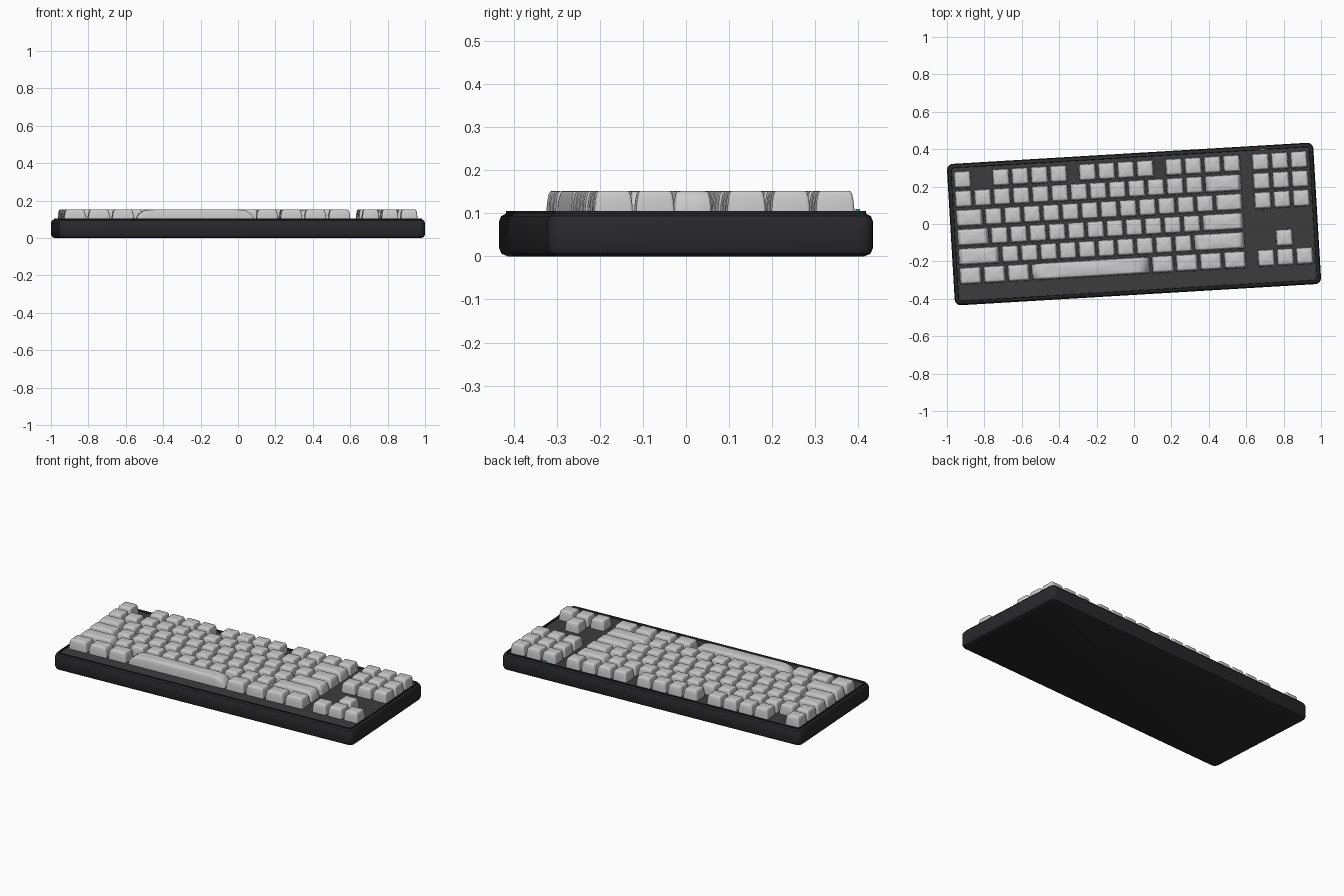
import bpy, bmesh, math
from mathutils import Matrix

if "Cube" in bpy.data.objects:
    bpy.data.objects.remove(bpy.data.objects["Cube"])

W, D, R = 1.962, 0.757, 0.032      # case size and corner radius
U = 0.103                          # key pitch
GAP = 0.013                        # gap between keys
X0, Y0 = -18.5 * U / 2, 0.291      # left edge of the keys, centre of the top row
TURN = Matrix.Rotation(math.radians(3.4), 4, 'Z')


def material(name, rgb):
    m = bpy.data.materials.new(name)
    m.diffuse_color = (*rgb, 1)
    m.use_nodes = True
    m.node_tree.nodes["Principled BSDF"].inputs["Base Color"].default_value = m.diffuse_color
    return m


def ring(bm, hx, hy, r, z, seg=4):
    """Rounded rectangle of vertices."""
    verts = []
    for i, (sx, sy) in enumerate(((1, 1), (-1, 1), (-1, -1), (1, -1))):
        for k in range(seg + 1):
            a = math.pi / 2 * (i + k / seg)
            verts.append(bm.verts.new((sx * (hx - r) + r * math.cos(a),
                                       sy * (hy - r) + r * math.sin(a), z)))
    return verts


def loft(name, rings, dish=None, mat=None):
    """Skin a stack of rounded rectangles (half x, half y, radius, z)."""
    bm = bmesh.new()
    loops = [ring(bm, *r) for r in rings]
    n = len(loops[0])
    for a, b in zip(loops, loops[1:]):
        for i in range(n):
            bm.faces.new((a[i], a[(i + 1) % n], b[(i + 1) % n], b[i]))
    bm.faces.new(loops[0][::-1])
    if dish is None:
        bm.faces.new(loops[-1])
    else:
        c = bm.verts.new((0, 0, dish))
        for i in range(n):
            bm.faces.new((loops[-1][i], loops[-1][(i + 1) % n], c))
    me = bpy.data.meshes.new(name)
    bm.to_mesh(me)
    bm.free()
    if mat:
        me.materials.append(mat)
    return me


def add(name, me, loc=(0, 0, 0), scale=(1, 1, 1)):
    ob = bpy.data.objects.new(name, me)
    bpy.context.collection.objects.link(ob)
    ob.matrix_world = TURN @ Matrix.Translation(loc) @ Matrix.Diagonal((*scale, 1))
    return ob


def smooth(me, angle):
    for p in me.polygons:
        p.use_smooth = True
    me.set_sharp_from_angle(angle=math.radians(angle))


dark = material("case_black", (0.022, 0.022, 0.024))
plate_mat = material("plate_charcoal", (0.045, 0.045, 0.048))
teal = material("light_teal", (0.02, 0.4, 0.28))

# case: rounded tray with a thin raised rim around a shallow recess
profile = [(0.02, 0), (0.006, 0.006), (0, 0.02), (0, 0.08), (0.005, 0.093),
           (0.016, 0.099), (0.016, 0.105), (0.022, 0.105), (0.024, 0.09)]
case = loft("case", [(W / 2 - i, D / 2 - i, max(R - i * 0.8, 0.008), z)
                     for i, z in profile], mat=dark)
smooth(case, 40)
add("case", case)

# plate under the keys
plate = loft("plate", [(W / 2 - 0.023, D / 2 - 0.023, 0.012, z) for z in (0.085, 0.095)],
             mat=plate_mat)
add("plate", plate)

# indicator light at the back edge
light = loft("indicator_light", [(0.012, 0.005, 0.002, z) for z in (0.09, 0.11)], mat=teal)
add("indicator_light", light, (0.709, 0.357, 0))

# one keycap, half size 1, stretched for every key
key = loft("keycap", [(s, s, 0.16, z) for s, z in
                      ((1.0, 0.09), (0.985, 0.112), (0.945, 0.130), (0.885, 0.144),
                       (0.82, 0.150), (0.74, 0.152))], dish=0.149)
smooth(key, 50)

# rows from back to front: key widths in pitches, negative numbers are empty space
rows = [
    [1, -1] + [1] * 4 + [-.5] + [1] * 4 + [-.5] + [1] * 4 + [-.5, 1, 1, 1],
    [1] * 13 + [2, -.5, 1, 1, 1],
    [1.5] + [1] * 12 + [1.5, -.5, 1, 1, 1],
    [1.75] + [1] * 11 + [2.25],
    [2.25] + [1] * 10 + [2.75, -1.5, 1],
    [1.25] * 3 + [6.25] + [1.25] * 4 + [-.5, 1, 1, 1],
]
for r, row in enumerate(rows):
    x = X0
    for c, w in enumerate(row):
        if w > 0:
            name = "space_bar" if w > 6 else f"key_row{r + 1}_{c + 1}"
            add(name, key, (x + w * U / 2, Y0 - r * U, 0),
                ((w * U - GAP) / 2, (U - GAP) / 2, 1))
        x += abs(w) * U
